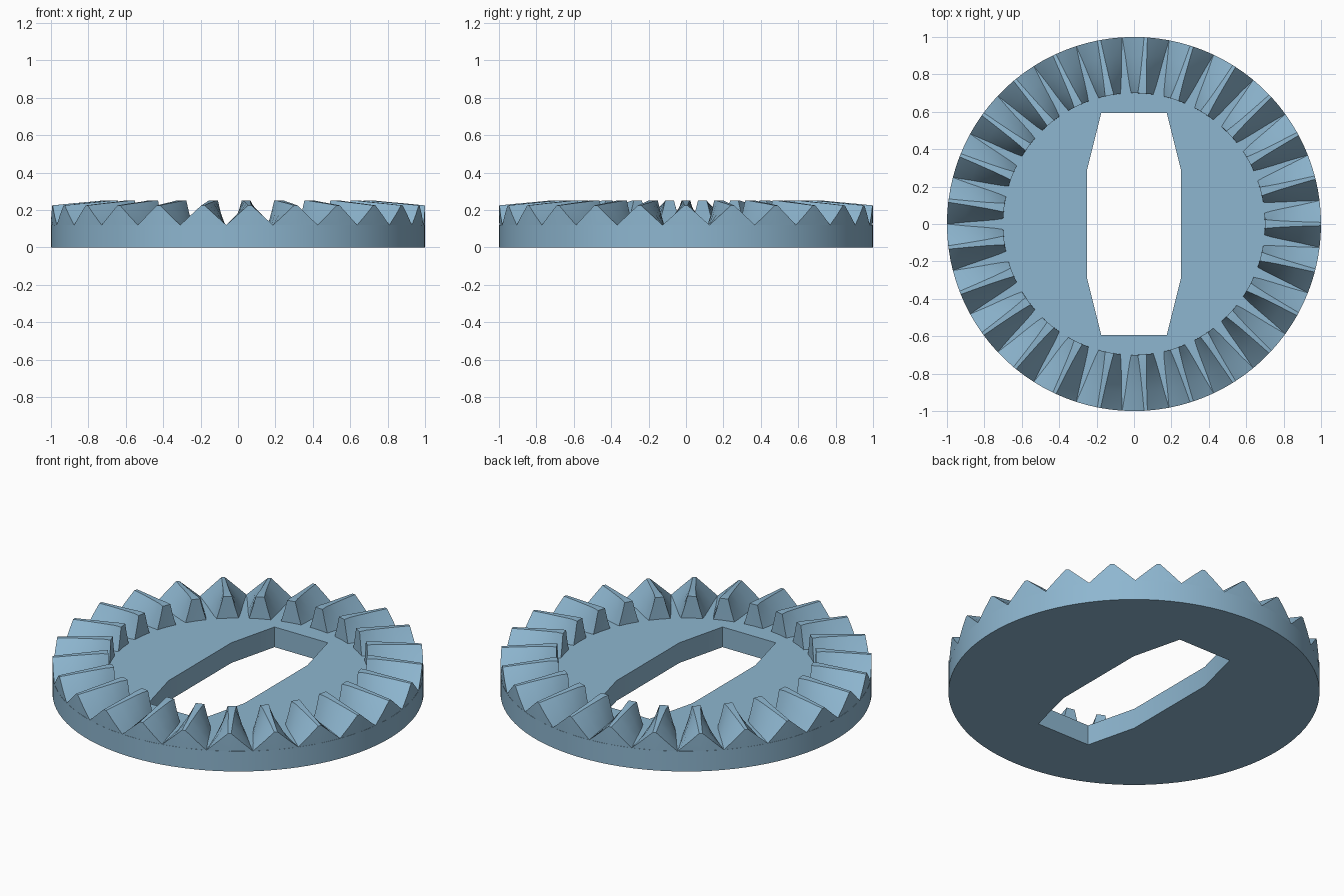
import bpy, bmesh, math

if "Cube" in bpy.data.objects:
    bpy.data.objects.remove(bpy.data.objects["Cube"])

TEETH = 25
PITCH = 2 * math.pi / TEETH
FLOOR = 0.12          # top of the plate, bottom of the teeth

blue = bpy.data.materials.new("soft_blue")
blue.diffuse_color = (0.27, 0.47, 0.63, 1)
blue.use_nodes = True
blue.node_tree.nodes["Principled BSDF"].inputs["Base Color"].default_value = blue.diffuse_color


def finish(bm, name):
    bmesh.ops.recalc_face_normals(bm, faces=bm.faces)
    mesh = bpy.data.meshes.new(name)
    bm.to_mesh(mesh)
    bm.free()
    mesh.materials.append(blue)
    obj = bpy.data.objects.new(name, mesh)
    bpy.context.collection.objects.link(obj)
    bpy.ops.object.select_all(action='DESELECT')
    obj.select_set(True)
    bpy.context.view_layer.objects.active = obj
    bpy.ops.object.shade_smooth_by_angle(angle=math.radians(25))
    return obj


# Round plate with an eight-sided slot
bm = bmesh.new()
segments = TEETH * 4
rim = [(math.cos(i * PITCH / 4), math.sin(i * PITCH / 4)) for i in range(segments)]
slot = [(0.25, 0.295), (0.175, 0.593), (-0.175, 0.593), (-0.25, 0.295),
        (-0.25, -0.295), (-0.175, -0.593), (0.175, -0.593), (0.25, -0.295)]
edges = []
for outline in (rim, slot):
    vs = [bm.verts.new((x, y, 0)) for x, y in outline]
    edges += [bm.edges.new((vs[i], vs[(i + 1) % len(vs)])) for i in range(len(vs))]
bmesh.ops.triangle_fill(bm, use_beauty=True, use_dissolve=False, edges=edges)
top = bmesh.ops.extrude_face_region(bm, geom=bm.faces[:])
for v in top["geom"]:
    if isinstance(v, bmesh.types.BMVert):
        v.co.z = FLOOR
finish(bm, "gear_plate")

# Face teeth: each is lofted inward from the rim
# rows: radius, half width at base, at mid height, at tip, tip height
ROWS = [(1.00, PITCH / 2, 0.067, 0.009, 0.225),
        (0.90, 0.103, 0.061, 0.012, 0.235),
        (0.80, 0.083, 0.053, 0.016, 0.244),
        (0.74, 0.070, 0.046, 0.020, 0.250),
        (0.70, 0.059, 0.040, 0.024, 0.250)]
bm = bmesh.new()
for k in range(TEETH):
    centre = k * PITCH

    def point(r, offset, z):
        a = centre + offset / r
        return bm.verts.new((r * math.cos(a), r * math.sin(a), z))

    loops = []
    for r, base, mid, tip, height in ROWS:
        half = (FLOOR + height) / 2
        section = [(-base, FLOOR), (-mid, half), (-tip, height),
                   (tip, height), (mid, half), (base, FLOOR)]
        loops.append([point(r, o, z) for o, z in section])
    for a, b in zip(loops, loops[1:]):
        for i in range(5):
            bm.faces.new((a[i], a[i + 1], b[i + 1], b[i]))
    # end faces, fanned so the outer one follows the rim
    for r, loop in ((1.0, loops[0]), (0.70, loops[-1])):
        foot = point(r, 0, FLOOR)
        for i in range(5):
            bm.faces.new((foot, loop[i], loop[i + 1]))
finish(bm, "gear_teeth")
